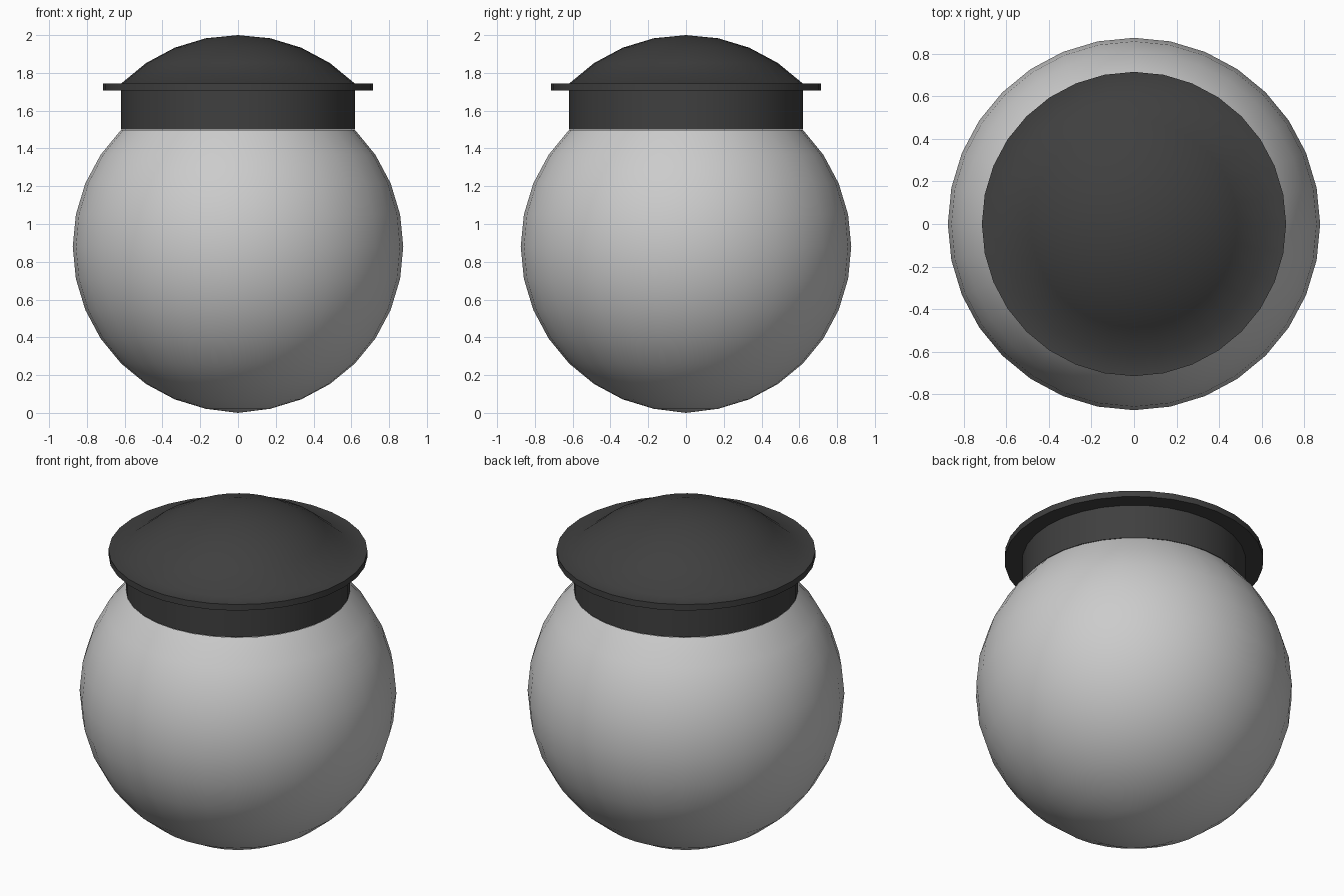
import bpy, bmesh, math

if "Cube" in bpy.data.objects:
    bpy.data.objects.remove(bpy.data.objects["Cube"])

SIDES = 32
R = 0.875          # radius shared by the bowl and the lid dome
STEP = math.pi / 16


def lathe(name, profile, color=None):
    """Revolve an (r, z) profile around z; r == 0 makes a pole."""
    bm = bmesh.new()
    rings = []
    for r, z in profile:
        n = 1 if r < 1e-5 else SIDES
        rings.append([bm.verts.new((r * math.cos(2 * math.pi * i / SIDES),
                                    r * math.sin(2 * math.pi * i / SIDES), z))
                      for i in range(n)])
    for a, b in zip(rings, rings[1:]):
        for i in range(SIDES):
            j = (i + 1) % SIDES
            quad = [a[i % len(a)], a[j % len(a)], b[j % len(b)], b[i % len(b)]]
            bm.faces.new(list(dict.fromkeys(quad)))
    mesh = bpy.data.meshes.new(name)
    bm.to_mesh(mesh)
    bm.free()
    obj = bpy.data.objects.new(name, mesh)
    bpy.context.collection.objects.link(obj)
    if color:
        mat = bpy.data.materials.new(name)
        mat.diffuse_color = color
        mat.use_nodes = True
        mat.node_tree.nodes["Principled BSDF"].inputs["Base Color"].default_value = mat.diffuse_color
        mesh.materials.append(mat)
    bpy.ops.object.select_all(action='DESELECT')
    obj.select_set(True)
    bpy.context.view_layer.objects.active = obj
    bpy.ops.object.shade_smooth_by_angle(angle=math.radians(42))
    return obj


# Round bowl, open where the lid sits
bowl = [(R * math.sin(k * STEP), R + 0.005 - R * math.cos(k * STEP)) for k in range(13)]
bowl[0] = (0, 0)
lathe("jar_bowl", bowl)

# Lid: neck band, thin flange and shallow dome
r_neck = R * math.sin(4 * STEP)
lid = [(r_neck, 1.5), (r_neck, 1.707), (0.715, 1.707), (0.715, 1.744)]
lid += [(R * math.sin(k * STEP), 2 - R + R * math.cos(k * STEP)) for k in range(4, -1, -1)]
lathe("jar_lid", lid, (0.05, 0.05, 0.05, 1))
